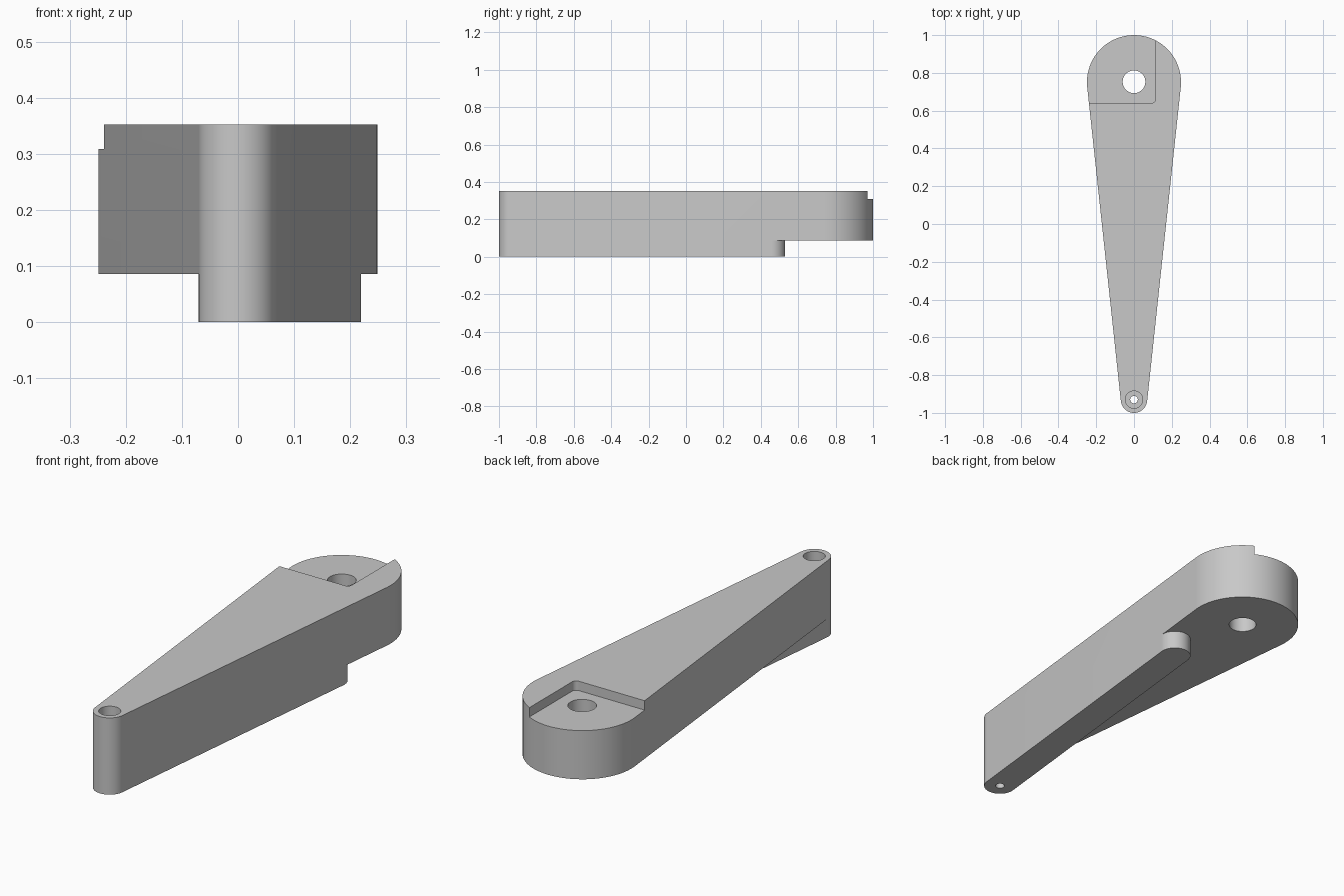
import bpy, bmesh
from math import sin, cos, pi, asin, acos, atan2, hypot, ceil

cube = bpy.data.objects.get("Cube")
if cube:
    bpy.data.objects.remove(cube, do_unlink=True)

STEP = pi / 40
TOP, UNDERSIDE, RECESS_FLOOR, BORE_FLOOR = 0.352, 0.0855, 0.309, 0.0855
TIP, TIP_R = (0, -0.93), 0.07
HUB, HUB_R = (0, 0.751), 0.249

grey = bpy.data.materials.new("light grey")
grey.use_nodes = True
colour = (0.58, 0.58, 0.58, 1)
grey.diffuse_color = colour
grey.node_tree.nodes["Principled BSDF"].inputs["Base Color"].default_value = colour


def arc(c, r, start, span):
    """Points on an arc in even steps, with an exact end point."""
    n = ceil(abs(span) / STEP - 1e-6)
    sign = 1 if span > 0 else -1
    angles = [start + sign * STEP * i for i in range(n)] + [start + span]
    return [(c[0] + r * cos(a), c[1] + r * sin(a)) for a in angles]


def tapered_slot(c1, r1, c2, r2):
    """Outline of two circles joined by their outer tangents."""
    dx, dy = c2[0] - c1[0], c2[1] - c1[1]
    phi, t = atan2(dy, dx), acos((r1 - r2) / hypot(dx, dy))
    near = arc(c1, r1, phi - t, 2 * t - 2 * pi)
    return arc(c2, r2, phi - t, 2 * t) + near[::-1]


def prism(name, outline, z0, z1):
    bm = bmesh.new()
    face = bm.faces.new([bm.verts.new((x, y, z0)) for x, y in outline])
    grown = bmesh.ops.extrude_face_region(bm, geom=[face])["geom"]
    bmesh.ops.translate(bm, vec=(0, 0, z1 - z0),
                        verts=[g for g in grown if isinstance(g, bmesh.types.BMVert)])
    bmesh.ops.recalc_face_normals(bm, faces=bm.faces)
    mesh = bpy.data.meshes.new(name)
    bm.to_mesh(mesh)
    bm.free()
    mesh.materials.append(grey)
    ob = bpy.data.objects.new(name, mesh)
    bpy.context.collection.objects.link(ob)
    return ob


def hole(name, c, r, z0, z1):
    return prism(name, arc(c, r, 0, 2 * pi)[:-1], z0, z1)


def combine(ob, other, operation):
    mod = ob.modifiers.new(operation.lower(), "BOOLEAN")
    mod.operation, mod.solver, mod.object = operation, "EXACT", other
    graph = bpy.context.evaluated_depsgraph_get()
    mesh = bpy.data.meshes.new_from_object(ob.evaluated_get(graph))
    ob.modifiers.clear()
    ob.data = mesh
    bpy.data.objects.remove(other, do_unlink=True)


# Tapered arm
arm = prism("lever_arm", tapered_slot(TIP, TIP_R, HUB, HUB_R), UNDERSIDE, TOP)

# Rib under the arm, flush with its left side
lean = asin((HUB_R - TIP_R) / (HUB[1] - TIP[1]))
reach = (0.53 - TIP_R - TIP[1]) / cos(lean)
rib_end = (TIP[0] + reach * sin(lean), TIP[1] + reach * cos(lean))
combine(arm, prism("rib", tapered_slot(TIP, TIP_R, rib_end, TIP_R), 0, UNDERSIDE), "UNION")

# Stepped recess with a rounded inner corner over the hub
corner = arc((0.095, 0.661), 0.02, -pi / 2, pi / 2)
recess = [(-0.4, 1.1), (-0.4, 0.641)] + corner + [(0.115, 1.1)]
combine(arm, prism("recess_cutter", recess, RECESS_FLOOR, 0.5), "DIFFERENCE")

# Hub hole, then counterbored tip hole
combine(arm, hole("hub_cutter", (0, 0.753), 0.06, -0.1, 0.5), "DIFFERENCE")
combine(arm, hole("bore_cutter", TIP, 0.046, BORE_FLOOR + 0.02, 0.5), "DIFFERENCE")
combine(arm, hole("pin_cutter", TIP, 0.02, -0.1, 0.5), "DIFFERENCE")

# Merge leftover seams and smooth the round sides
bm = bmesh.new()
bm.from_mesh(arm.data)
bmesh.ops.remove_doubles(bm, verts=bm.verts, dist=1e-5)
bmesh.ops.dissolve_limit(bm, angle_limit=0.005, verts=bm.verts, edges=bm.edges)
bm.to_mesh(arm.data)
bm.free()
bpy.ops.object.select_all(action="DESELECT")
arm.select_set(True)
bpy.context.view_layer.objects.active = arm
bpy.ops.object.shade_smooth_by_angle(angle=pi / 6)
